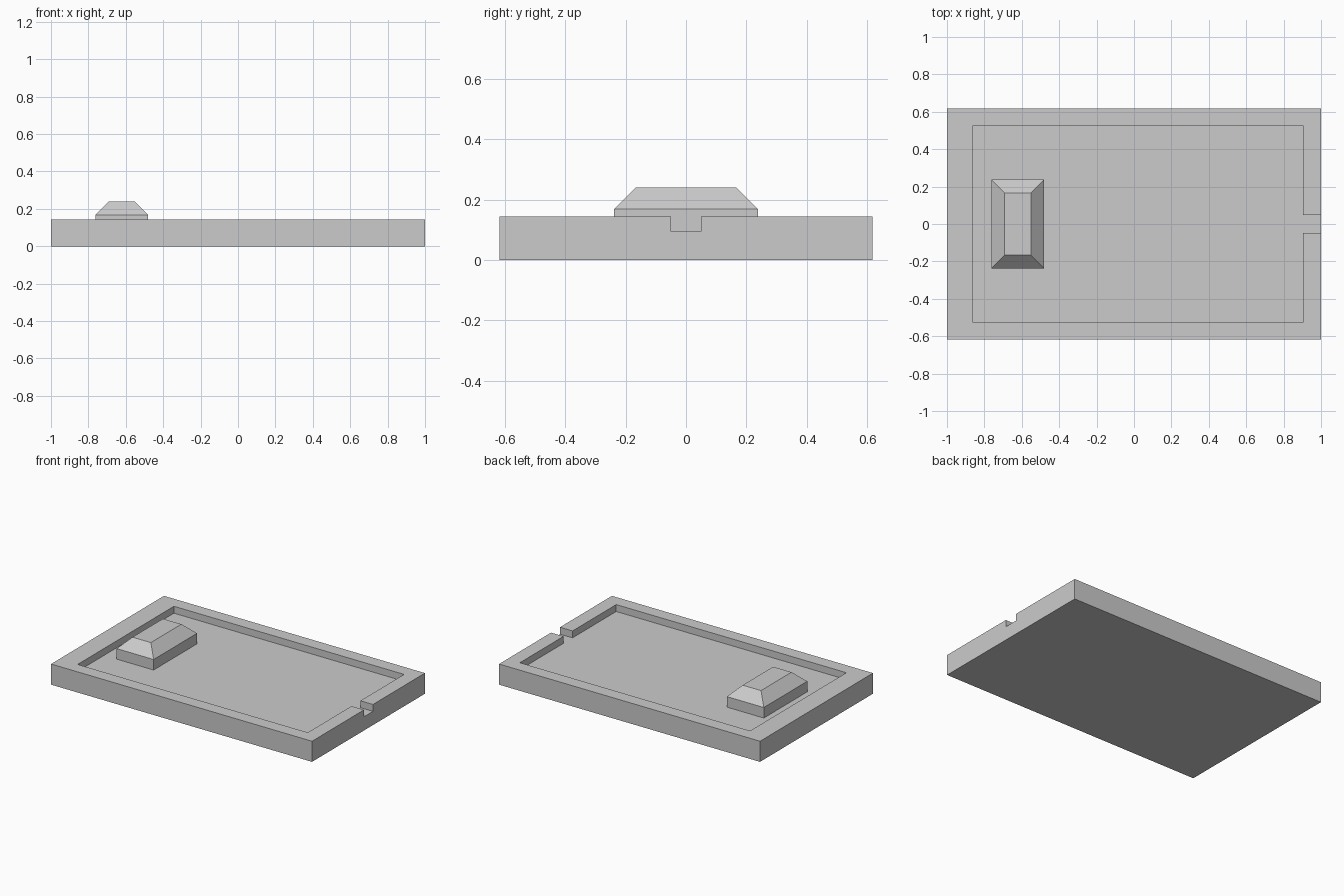
import bpy
import bmesh

if "Cube" in bpy.data.objects:
    bpy.data.objects.remove(bpy.data.objects["Cube"])

grey = bpy.data.materials.new("light grey")
grey.diffuse_color = (0.6, 0.6, 0.6, 1)
grey.use_nodes = True
grey.node_tree.nodes["Principled BSDF"].inputs["Base Color"].default_value = grey.diffuse_color


def make_object(name, bm):
    bmesh.ops.recalc_face_normals(bm, faces=bm.faces)
    mesh = bpy.data.meshes.new(name)
    bm.to_mesh(mesh)
    bm.free()
    mesh.materials.append(grey)
    obj = bpy.data.objects.new(name, mesh)
    bpy.context.collection.objects.link(obj)
    return obj


def prism(name, outline, z0, z1):
    """Extrude a flat outline from z0 up to z1."""
    bm = bmesh.new()
    face = bm.faces.new([bm.verts.new((x, y, z0)) for x, y in outline])
    ext = bmesh.ops.extrude_face_region(bm, geom=[face])["geom"]
    top = [v for v in ext if isinstance(v, bmesh.types.BMVert)]
    bmesh.ops.translate(bm, verts=top, vec=(0, 0, z1 - z0))
    return make_object(name, bm)


def rect(x0, x1, half_y):
    return [(x0, -half_y), (x1, -half_y), (x1, half_y), (x0, half_y)]


FLOOR, RIM = 0.095, 0.143

# Tray slab
tray = prism("tray", rect(-1, 1, 0.618), 0, RIM)

# Recess with a pouring channel through the right wall
half = [(-0.86, 0.527), (0.904, 0.527), (0.904, 0.049), (1.1, 0.049)]
recess = prism("recess_cutter", half + [(x, -y) for x, y in reversed(half)], FLOOR, 0.3)
recess.hide_render = True
recess.hide_viewport = False
cut = tray.modifiers.new("recess", "BOOLEAN")
cut.operation = "DIFFERENCE"
cut.solver = "EXACT"
cut.object = recess
bpy.context.view_layer.objects.active = tray
bpy.ops.object.modifier_apply(modifier=cut.name)
bpy.data.objects.remove(recess)

# Raised block with a sloped, flat-topped cap
bm = bmesh.new()
rings = [(-0.763, -0.48, 0.238, FLOOR),
         (-0.763, -0.48, 0.238, 0.168),
         (-0.692, -0.551, 0.167, 0.239)]
loops = [[bm.verts.new((x, y, z)) for x, y in rect(x0, x1, hy)]
         for x0, x1, hy, z in rings]
for low, high in zip(loops, loops[1:]):
    for i in range(4):
        j = (i + 1) % 4
        bm.faces.new((low[i], low[j], high[j], high[i]))
bm.faces.new(loops[0][::-1])
bm.faces.new(loops[-1])
make_object("raised_block", bm)
